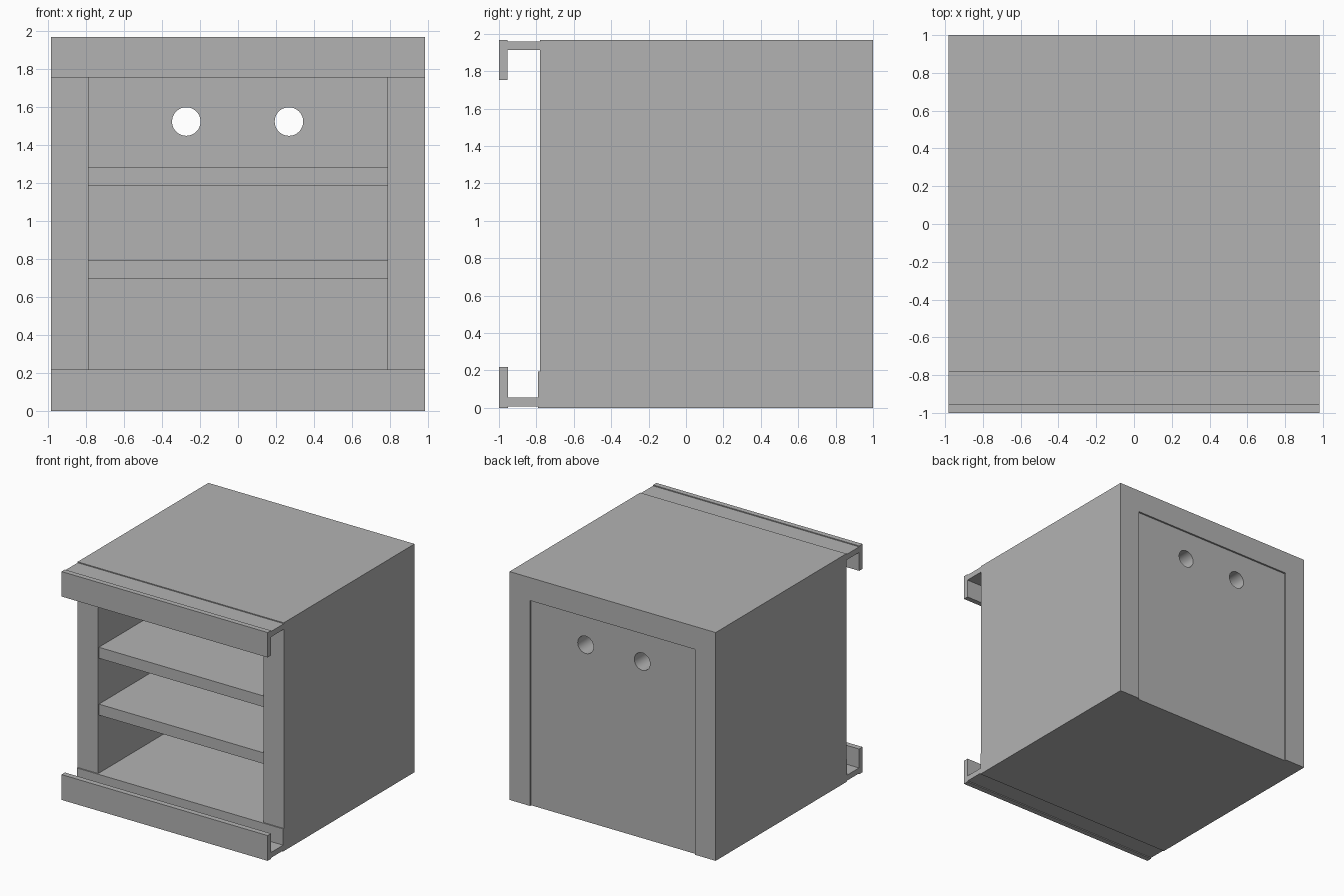
import bpy, bmesh, math
from mathutils import Vector

cube = bpy.data.objects.get("Cube")
if cube:
    bpy.data.objects.remove(cube, do_unlink=True)

GREY = (0.45, 0.45, 0.45, 1)
mat = bpy.data.materials.new("plain grey")
mat.use_nodes = True
mat.diffuse_color = GREY
mat.node_tree.nodes["Principled BSDF"].inputs["Base Color"].default_value = GREY

HALF = 0.983      # half the outer width
INNER = 0.787     # half the opening width
FRONT, BACK = -0.78, 1.0
TOP, CEILING, FLOOR = 1.968, 1.77, 0.195
PANEL_IN, PANEL_OUT = 0.785, 0.985


def extrude(name, points, direction):
    """Prism from a closed outline, pushed along a direction."""
    bm = bmesh.new()
    face = bm.faces.new([bm.verts.new(p) for p in points])
    result = bmesh.ops.extrude_face_region(bm, geom=[face], use_keep_orig=True)
    moved = [v for v in result["geom"] if isinstance(v, bmesh.types.BMVert)]
    bmesh.ops.translate(bm, verts=moved, vec=Vector(direction))
    bmesh.ops.recalc_face_normals(bm, faces=bm.faces)
    mesh = bpy.data.meshes.new(name)
    bm.to_mesh(mesh)
    bm.free()
    mesh.materials.append(mat)
    obj = bpy.data.objects.new(name, mesh)
    bpy.context.collection.objects.link(obj)
    return obj


def box(name, half_width, y0, y1, z0, z1):
    outline = [(-half_width, y, z) for y, z in ((y0, z0), (y1, z0), (y1, z1), (y0, z1))]
    return extrude(name, outline, (2 * half_width, 0, 0))


def rail(name, profile):
    """Full-width strip with a side profile given in y and z."""
    return extrude(name, [(-HALF, y, z) for y, z in profile], (2 * HALF, 0, 0))


# Side walls and top in one arch
arch = [(-HALF, 0), (-HALF, TOP), (HALF, TOP), (HALF, 0),
        (INNER, 0), (INNER, CEILING), (-INNER, CEILING), (-INNER, 0)]
extrude("cabinet_frame", [(x, FRONT, z) for x, z in arch], (0, BACK - FRONT, 0))

# Floor and shelves
box("floor", INNER, FRONT, PANEL_IN, 0, FLOOR)
for name, low in (("lower_shelf", 0.695), ("upper_shelf", 1.185)):
    box(name, INNER, FRONT + 0.01, PANEL_IN, low, low + 0.095)

# Front trough along the bottom, with its kick plate
rail("bottom_rail", [(-1, 0), (-0.953, 0), (-0.953, 0.008), (-0.79, 0.008), (-0.79, 0),
                     (FRONT, 0), (FRONT, FLOOR), (-0.79, FLOOR), (-0.79, 0.055),
                     (-0.953, 0.055), (-0.953, 0.218), (-1, 0.218)])

# Front overhang along the top
rail("top_rail", [(-1, 1.753), (-0.955, 1.753), (-0.955, 1.912), (FRONT, 1.912),
                  (FRONT, 1.96), (-0.955, 1.96), (-0.955, TOP), (-1, TOP)])

# Recessed back panel with two round cable holes
panel = box("back_panel", INNER, PANEL_IN, PANEL_OUT, 0, CEILING)
for x in (-0.272, 0.268):
    bpy.ops.mesh.primitive_cylinder_add(vertices=48, radius=0.075, depth=0.6,
                                        location=(x, 0.885, 1.522),
                                        rotation=(math.pi / 2, 0, 0))
    cutter = bpy.context.object
    cutter.name = "hole_cutter"
    cutter.hide_render = True
    cutter.data.materials.append(mat)
    cut = panel.modifiers.new("cable_hole", 'BOOLEAN')
    cut.operation = 'DIFFERENCE'
    cut.solver = 'EXACT'
    cut.object = cutter
    bpy.ops.object.select_all(action='DESELECT')
    panel.select_set(True)
    bpy.context.view_layer.objects.active = panel
    bpy.ops.object.modifier_apply(modifier=cut.name)
    bpy.data.objects.remove(cutter, do_unlink=True)
bpy.ops.object.shade_smooth_by_angle(angle=math.radians(30))
